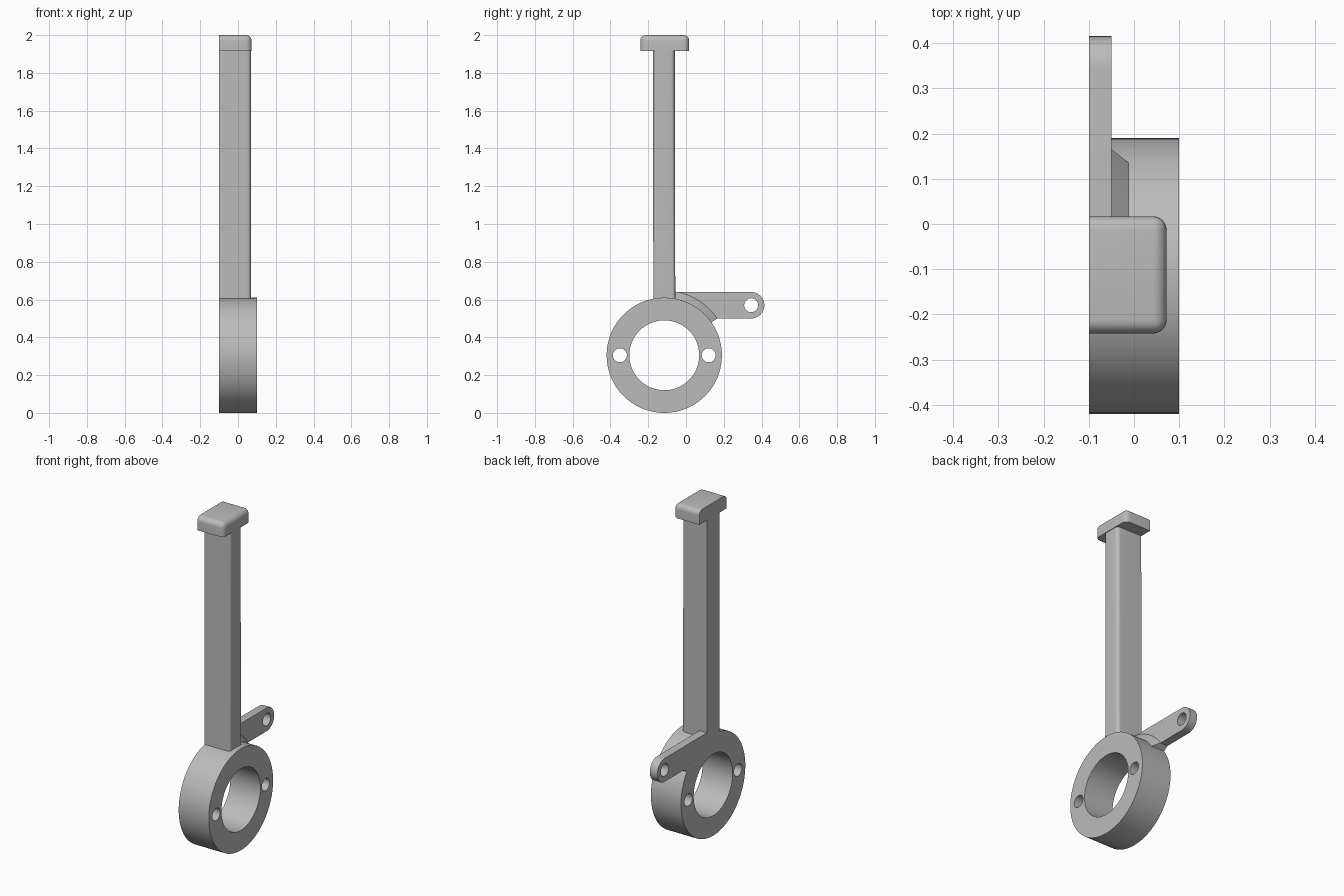
import bpy
import bmesh
from math import cos, sin, radians
from mathutils import Matrix

if "Cube" in bpy.data.objects:
    bpy.data.objects.remove(bpy.data.objects["Cube"])

# Single plain grey
grey = bpy.data.materials.new("plain grey")
grey.use_nodes = True
COLOUR = (0.5, 0.5, 0.5, 1)
grey.diffuse_color = COLOUR
grey.node_tree.nodes["Principled BSDF"].inputs["Base Color"].default_value = COLOUR

BACK = -0.1                   # shared flat side of every part
CY, CZ, RING = -0.115, 0.305, 0.305
TIP_Y, TIP_Z, TIP_R = 0.345, 0.57, 0.07
HOLE = 0.037
BAR_MIN, BAR_MAX = -0.174, -0.058


def arc(cy, cz, r, start, end, n):
    """Points (y, z) along an arc, both ends included."""
    angles = [radians(start + (end - start) * i / n) for i in range(n + 1)]
    return [(cy + r * cos(a), cz + r * sin(a)) for a in angles]


def circle(cy, cz, r, n=64):
    return arc(cy, cz, r, 0, 360, n)[:-1]


def finish(bm, name):
    bmesh.ops.recalc_face_normals(bm, faces=bm.faces)
    mesh = bpy.data.meshes.new(name)
    bm.to_mesh(mesh)
    bm.free()
    mesh.materials.append(grey)
    obj = bpy.data.objects.new(name, mesh)
    bpy.context.collection.objects.link(obj)
    bpy.ops.object.select_all(action='DESELECT')
    obj.select_set(True)
    bpy.context.view_layer.objects.active = obj
    bpy.ops.object.shade_smooth_by_angle(angle=radians(30))
    return obj


def plate(outline, front, holes=()):
    """Extrude a side outline, with optional holes, from BACK to front."""
    bm = bmesh.new()
    for loop in (outline, *holes):
        verts = [bm.verts.new((BACK, y, z)) for y, z in loop]
        for a, b in zip(verts, verts[1:] + verts[:1]):
            bm.edges.new((a, b))
    if holes:
        bmesh.ops.triangle_fill(bm, edges=bm.edges[:], use_beauty=True)
    else:
        bm.faces.new(bm.verts[:])
    result = bmesh.ops.extrude_face_region(bm, geom=bm.faces[:], use_keep_orig=True)
    moved = [v for v in result["geom"] if isinstance(v, bmesh.types.BMVert)]
    bmesh.ops.translate(bm, verts=moved, vec=(front - BACK, 0, 0))
    bmesh.ops.recalc_face_normals(bm, faces=bm.faces)
    return bm


def round_edges(bm, rule, radius):
    edges = [e for e in bm.edges if rule(*(v.co for v in e.verts))]
    bmesh.ops.bevel(bm, geom=edges, offset=radius, offset_type='OFFSET',
                    segments=6, profile=0.5, affect='EDGES')


def front_upright(a, b):
    return min(a.x, b.x) > 0 and abs(a.z - b.z) > 0.05


# Clamp ring with bore and two bolt holes
bolts = [circle(CY + s * 0.235, CZ, HOLE, 32) for s in (-1, 1)]
finish(plate(circle(CY, CZ, RING, 96), 0.1,
             [circle(CY, CZ, 0.185), *bolts]), "clamp_ring")

# Upright bar seated on the ring
bar = plate(arc(CY, CZ, RING, 101, 79, 8) + [(BAR_MAX, 1.92), (BAR_MIN, 1.92)], 0.068)
round_edges(bar, front_upright, 0.022)
finish(bar, "upright_bar")

# Cap: every edge rounded except the underside and the flat back
cap = plate([(-0.242, 1.917), (0.017, 1.917), (0.017, 2), (-0.242, 2)], 0.072)
round_edges(cap, lambda a, b: front_upright(a, b)
            or (min(a.z, b.z) > 1.99 and max(a.x, b.x) > 0), 0.03)
finish(cap, "top_cap")

# Side arm with rounded tip and pin hole
arm = (arc(CY, CZ, RING, 79.2, 34.8, 16) + [(0.165, 0.5)]
       + arc(TIP_Y, TIP_Z, TIP_R, -90, 90, 24) + [(BAR_MAX, TIP_Z + TIP_R)])
finish(plate(arm, -0.05, [circle(TIP_Y, TIP_Z, HOLE, 32)]), "side_arm")

# Sloped web between arm and ring: a triangle swept around the ring axis
web = bmesh.new()
section = [web.verts.new((x, r, 0)) for x, r in
           ((-0.05, 0.3), (-0.05, 0.342), (-0.012, RING))]
face = web.faces.new(section)
place = Matrix.Translation((0, CY, CZ)) @ Matrix.Rotation(radians(34.8), 4, 'X')
bmesh.ops.transform(web, matrix=place, verts=web.verts)
bmesh.ops.spin(web, geom=[face, *face.edges, *face.verts], cent=(0, CY, CZ),
               axis=(1, 0, 0), angle=radians(45.5), steps=16)
web.faces.new(section) if not any(set(f.verts) == set(section) for f in web.faces) else None
finish(web, "arm_web")
